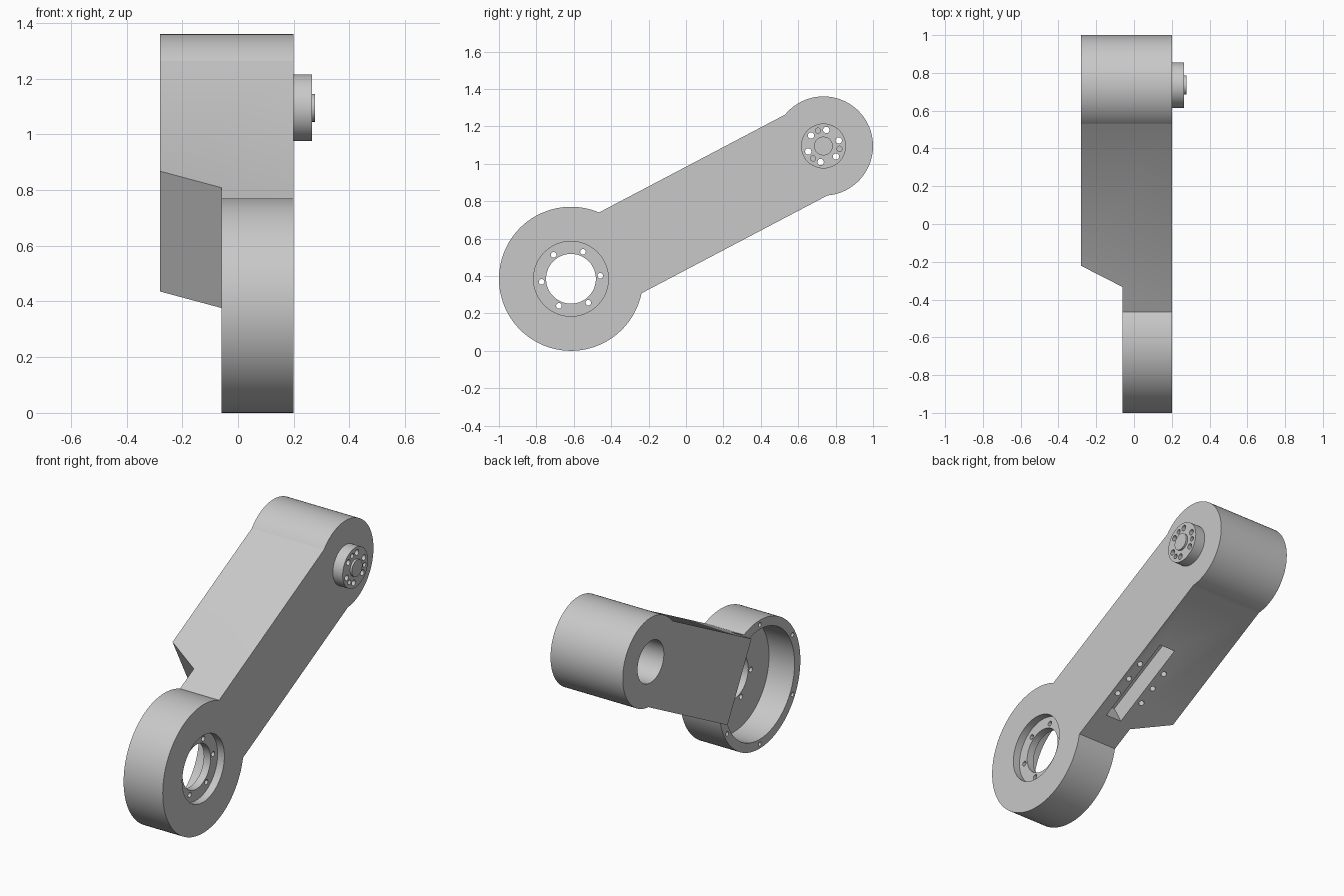
import bpy
import bmesh
from math import atan2, cos, sin, radians, hypot
from mathutils import Matrix, Vector

cube = bpy.data.objects.get("Cube")
if cube:
    bpy.data.objects.remove(cube, do_unlink=True)

# Frame of the arm: s along it, n across it, h along the joint axes (world x)
RING, HUB = Vector((0, -0.615, 0.385)), Vector((0, 0.735, 1.095))
TILT = atan2(HUB.z - RING.z, HUB.y - RING.y)
REACH = hypot(HUB.z - RING.z, HUB.y - RING.y)
HALF = 0.244
c, s = cos(TILT), sin(TILT)
FRAME = Matrix(((0, 0, 1, 0), (c, -s, 0, RING.y), (s, c, 0, RING.z), (0, 0, 0, 1)))

grey = bpy.data.materials.new("light_grey")
grey.use_nodes = True
grey.diffuse_color = (0.58, 0.58, 0.58, 1)
grey.node_tree.nodes["Principled BSDF"].inputs["Base Color"].default_value = grey.diffuse_color


def finish(name, bm):
    bmesh.ops.recalc_face_normals(bm, faces=bm.faces)
    bm.transform(FRAME)
    mesh = bpy.data.meshes.new(name)
    bm.to_mesh(mesh)
    bm.free()
    mesh.materials.append(grey)
    ob = bpy.data.objects.new(name, mesh)
    bpy.context.collection.objects.link(ob)
    return ob


def cylinder(name, centre, radius, h0, h1, sides=96):
    """Cylinder along the joint axis."""
    bm = bmesh.new()
    place = Matrix.Translation((*centre, (h0 + h1) / 2))
    bmesh.ops.create_cone(bm, cap_ends=True, segments=sides, radius1=radius,
                          radius2=radius, depth=h1 - h0, matrix=place)
    return finish(name, bm)


def prism(name, outline, n0, n1):
    """Outline of (s, h) points extruded across the arm."""
    bm = bmesh.new()
    face = bm.faces.new([bm.verts.new((a, n0, h)) for a, h in outline])
    moved = bmesh.ops.extrude_face_region(bm, geom=[face])["geom"]
    verts = [v for v in moved if isinstance(v, bmesh.types.BMVert)]
    bmesh.ops.translate(bm, verts=verts, vec=(0, n1 - n0, 0))
    return finish(name, bm)


def cross_drill(centre_s, centre_h, radius, depth):
    """Cutter for a hole in the underside of the arm."""
    bm = bmesh.new()
    place = Matrix.Translation((centre_s, -HALF, centre_h)) @ Matrix.Rotation(radians(90), 4, "X")
    bmesh.ops.create_cone(bm, cap_ends=True, segments=24, radius1=radius,
                          radius2=radius, depth=2 * depth, matrix=place)
    return finish("drill_cutter", bm)


def bolt_circle(centre_s, radius, start, count, hole, h0, h1):
    """Cutters for a ring of holes, start angle measured from level."""
    cutters = []
    for i in range(count):
        a = radians(start + i * 360 / count) - TILT
        spot = (centre_s + radius * cos(a), radius * sin(a))
        cutters.append(cylinder("bolt_cutter", spot, hole, h0, h1, 24))
    return cutters


def combine(target, others, operation):
    bpy.context.view_layer.objects.active = target
    for other in others:
        mod = target.modifiers.new("bool", "BOOLEAN")
        mod.operation, mod.solver, mod.object = operation, "EXACT", other
        bpy.ops.object.modifier_apply(modifier=mod.name)


def discard(objects):
    for ob in objects:
        bpy.data.objects.remove(ob, do_unlink=True)


ring_at, hub_at = (0, 0), (REACH, 0)

# Body: large ring housing, stepped arm and hub barrel fused together
body = prism("arm_body", [(0.25, 0.2), (REACH, 0.2), (REACH, -0.28),
                          (0.573, -0.28), (0.446, -0.06), (0.25, -0.06)], -HALF, HALF)
solids = [cylinder("ring_solid", ring_at, 0.385, -0.06, 0.2, 128),
          cylinder("hub_solid", hub_at, 0.265, -0.28, 0.2, 128)]
combine(body, solids, "UNION")
discard(solids)

# Output flange with its centre cap
flange = cylinder("output_flange", hub_at, 0.12, 0.2, 0.265)
cap = cylinder("flange_cap", hub_at, 0.05, 0.26, 0.277, 64)

# Housing cavity, bearing recess and central opening
cuts = [cylinder("cavity_cutter", ring_at, 0.33, -0.3, 0.11),
        cylinder("recess_cutter", ring_at, 0.2, 0.155, 0.3),
        cylinder("opening_cutter", ring_at, 0.133, -0.3, 0.3),
        cylinder("bore_cutter", hub_at, 0.125, -0.4, 0.15)]
cuts += bolt_circle(0, 0.158, 6, 6, 0.015, 0.05, 0.25)
cuts += bolt_circle(0, 0.358, 30, 6, 0.013, -0.12, 0.0)

# Underside slot with two rows of screw holes
cuts.append(prism("slot_cutter", [(0.47, 0.025), (1.0, 0.025), (1.0, 0.13), (0.47, 0.13)],
                  -HALF - 0.1, -HALF + 0.12))
for along in (0.622, 0.732, 0.842):
    for side in (-0.014, 0.16):
        cuts.append(cross_drill(along, side, 0.016, 0.06))

# Flange holes: six run through to the bore, three are blind
through = bolt_circle(REACH, 0.087, 20, 6, 0.017, 0.1, 0.3)
blind = bolt_circle(REACH, 0.087, 110, 3, 0.014, 0.22, 0.3)
combine(body, cuts + through, "DIFFERENCE")
combine(flange, through + blind, "DIFFERENCE")
discard(cuts + through + blind)

# Smooth the round walls, keep the edges crisp
bpy.ops.object.select_all(action="DESELECT")
for ob in (body, flange, cap):
    ob.select_set(True)
bpy.context.view_layer.objects.active = body
bpy.ops.object.shade_smooth_by_angle(angle=radians(25))
